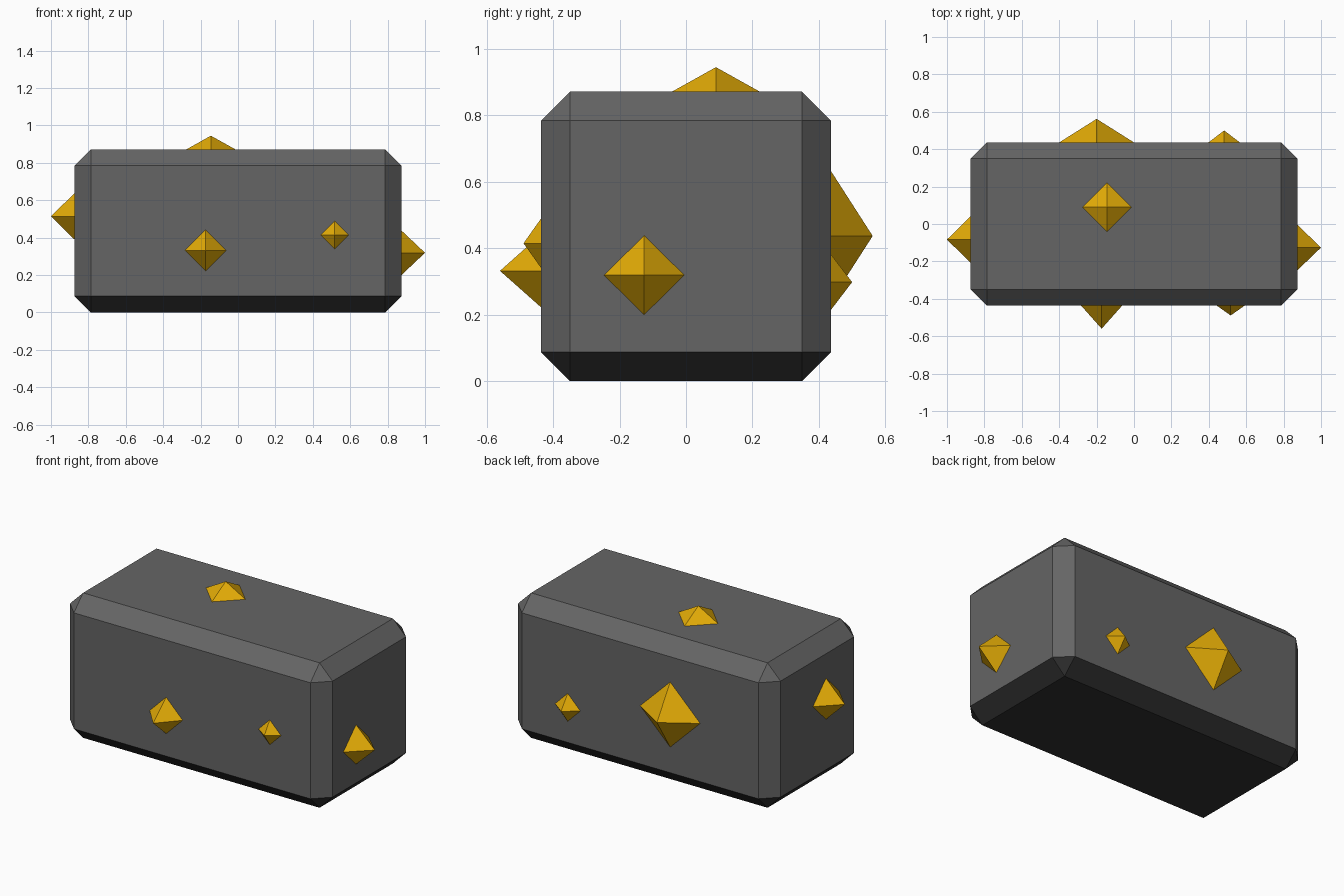
import bpy, bmesh
from mathutils import Vector

if "Cube" in bpy.data.objects:
    bpy.data.objects.remove(bpy.data.objects["Cube"])

HX, HY, H = 0.874, 0.436, 0.872   # block half length, half depth, height
BEVEL = 0.087


def material(name, rgb):
    m = bpy.data.materials.new(name)
    m.diffuse_color = (*rgb, 1)
    m.use_nodes = True
    m.node_tree.nodes["Principled BSDF"].inputs["Base Color"].default_value = m.diffuse_color
    return m


stone = material("dark grey stone", (0.13, 0.13, 0.13))
dark = material("near black stone", (0.03, 0.03, 0.03))
gold = material("gold", (0.77, 0.41, 0.002))


def add_object(name, bm, *mats):
    bmesh.ops.recalc_face_normals(bm, faces=bm.faces)
    bm.normal_update()
    if len(mats) > 1:             # second colour on downward-facing faces
        for f in bm.faces:
            f.material_index = int(f.normal.z < -0.1)
    me = bpy.data.meshes.new(name)
    bm.to_mesh(me)
    bm.free()
    for m in mats:
        me.materials.append(m)
    ob = bpy.data.objects.new(name, me)
    bpy.context.collection.objects.link(ob)
    return ob


# Chamfered stone block, darker underneath
bm = bmesh.new()
bmesh.ops.create_cube(bm, size=1)
for v in bm.verts:
    v.co = Vector((v.co.x * 2 * HX, v.co.y * 2 * HY, (v.co.z + 0.5) * H))
bmesh.ops.bevel(bm, geom=bm.edges[:], offset=BEVEL, offset_type='OFFSET',
                segments=1, affect='EDGES', profile=0.5)
add_object("stone_block", bm, stone, dark)


# Gold nuggets: octahedra half sunk into the block faces
def nugget(name, centre, radii):
    bm = bmesh.new()
    axes = [Vector([radii[i] if i == k else 0 for i in range(3)]) for k in range(3)]
    c = Vector(centre)
    pos = [bm.verts.new(c + a) for a in axes]
    neg = [bm.verts.new(c - a) for a in axes]
    for x in (pos[0], neg[0]):
        for y in (pos[1], neg[1]):
            for z in (pos[2], neg[2]):
                bm.faces.new((x, y, z))
    add_object(name, bm, gold)


nugget("front_large_nugget", (-0.173, -HY, 0.332), (0.11, 0.124, 0.11))
nugget("front_small_nugget", (0.517, -HY, 0.415), (0.075, 0.053, 0.075))
nugget("back_large_nugget", (-0.2, HY, 0.437), (0.2, 0.126, 0.196))
nugget("back_small_nugget", (0.482, HY, 0.298), (0.084, 0.064, 0.084))
nugget("right_nugget", (HX, -0.126, 0.319), (0.126, 0.121, 0.119))
nugget("left_nugget", (-HX, -0.083, 0.514), (0.126, 0.125, 0.124))
nugget("top_nugget", (-0.145, 0.09, H), (0.131, 0.131, 0.073))
